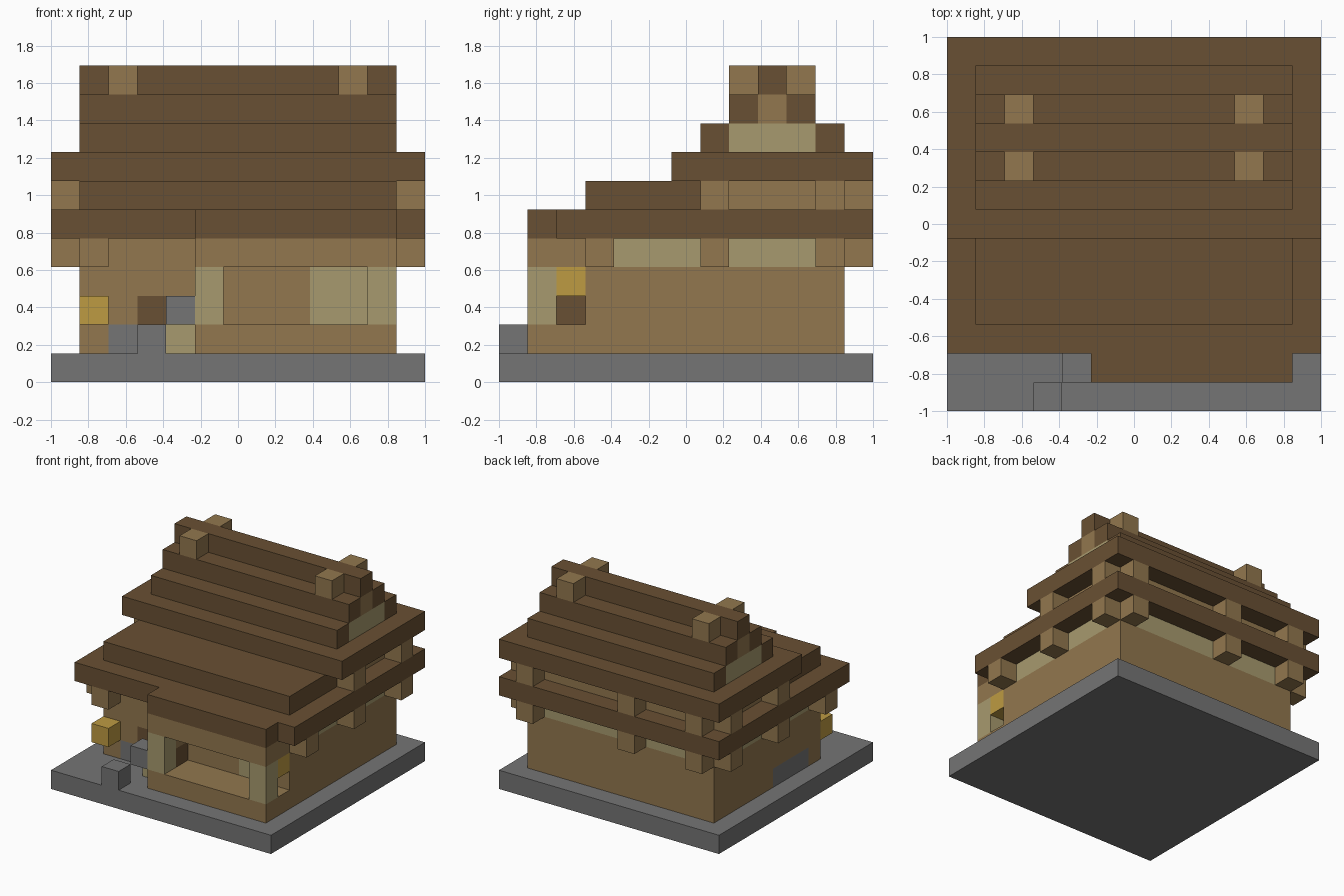
import bpy
import bmesh
from mathutils import Vector

cube = bpy.data.objects.get("Cube")
if cube:
    bpy.data.objects.remove(cube, do_unlink=True)

N = 13            # blocks along the base
U = 2 / N         # block size


def linear(c):
    c /= 255
    return c / 12.92 if c <= 0.04045 else ((c + 0.055) / 1.055) ** 2.4


def material(name, *rgb):
    m = bpy.data.materials.new(name)
    m.use_nodes = True
    col = (*[linear(c) for c in rgb], 1)
    m.diffuse_color = col
    bsdf = m.node_tree.nodes["Principled BSDF"]
    bsdf.inputs["Base Color"].default_value = col
    bsdf.inputs["Roughness"].default_value = 0.9
    return m


stone = material("grey stone", 117, 117, 117)
timber = material("tan timber", 146, 119, 78)
dark = material("dark brown wood", 105, 80, 51)
plaster = material("khaki plaster", 167, 154, 110)
gold = material("lantern gold", 190, 155, 66)

grid = {}         # block position -> part name
parts = {}        # part name -> material


def span(v):
    return range(v[0], v[1] + 1) if isinstance(v, tuple) else (v,)


def fill(part, mat, x, y, z):
    """Fill an inclusive range of blocks; later fills replace earlier ones."""
    parts[part] = mat
    for i in span(x):
        for j in span(y):
            for k in span(z):
                grid[i, j, k] = part


def clear(x, y, z):
    for i in span(x):
        for j in span(y):
            for k in span(z):
                grid.pop((i, j, k), None)


# Base and main walls
fill("base_slab", stone, (0, 12), (0, 12), 0)
fill("house_walls", timber, (1, 11), (3, 11), (1, 3))
fill("upper_wall", plaster, (1, 11), (3, 11), 4)
fill("front_header", timber, (1, 11), 3, 4)
fill("hearth_back", stone, 1, (4, 6), 1)

# Front bay with an open veranda
fill("bay_walls", timber, (5, 11), (1, 2), (1, 4))
clear((6, 10), 1, (2, 3))
clear((6, 11), 2, (2, 3))
fill("bay_posts", plaster, 5, 1, (2, 3))
fill("bay_posts", plaster, 11, 1, (2, 3))
fill("veranda_panel", plaster, (9, 10), 3, (2, 3))
fill("inner_shutter", dark, 5, 2, 2)
fill("side_lantern", gold, 11, 2, 3)

# Entrance details
fill("front_lantern", gold, 1, 2, 2)
fill("entry_step", stone, 3, 0, 1)
fill("entry_ledge", stone, 4, 1, 2)
fill("entry_footing", plaster, 4, 2, 1)
fill("wall_stone", stone, 2, 3, 1)
fill("front_shutter", dark, 3, 3, 2)

# Lower beams poking out on all sides
for y in (3, 7, 11):
    for x in ((0, 1), (11, 12)):
        fill("lower_beams", timber, x, y, 4)
for x in (1, 5, 11):
    fill("lower_beams", timber, x, (11, 12), 4)
fill("lower_beams", timber, 1, 2, 4)

# Lower eaves and front roof
fill("lower_eaves", dark, (0, 12), (2, 12), 5)
fill("bay_roof", dark, (5, 11), 1, 5)
fill("front_roof", dark, (1, 11), (3, 6), 6)

# Loft wall and its beams
fill("loft_wall", timber, (1, 11), (7, 11), 6)
for y in (7, 11):
    for x in (0, 12):
        fill("upper_beams", timber, x, y, 6)
for x in (1, 5, 11):
    fill("upper_beams", timber, x, 12, 6)

# Stepped upper roof, gables, ridge and ridge pins
fill("upper_eaves", dark, (0, 12), (6, 12), 7)
fill("roof_step", dark, (1, 11), (7, 11), 8)
fill("roof_top", dark, (1, 11), (8, 10), 9)
fill("ridge", dark, (1, 11), 9, 10)
for x in (1, 11):
    fill("gable_panels", plaster, x, (8, 10), 8)
    fill("ridge_beam_ends", timber, x, 9, 9)
for x in (2, 10):
    for y in (8, 10):
        fill("ridge_pins", timber, x, y, 10)


def build(part, mat):
    """Mesh the exposed sides of a part and merge its flat faces."""
    bm = bmesh.new()
    for cell in [c for c, p in grid.items() if p == part]:
        mid = Vector(cell) + Vector((0.5, 0.5, 0.5))
        for axis in range(3):
            for sign in (-1, 1):
                n = Vector()
                n[axis] = sign
                if tuple(int(c + d) for c, d in zip(cell, n)) in grid:
                    continue
                a = Vector()
                a[(axis + 1) % 3] = 0.5
                b = n.cross(a)
                ring = [mid + n / 2 + s * a + t * b
                        for s, t in ((-1, -1), (1, -1), (1, 1), (-1, 1))]
                bm.faces.new([bm.verts.new(
                    ((p.x - N / 2) * U, (p.y - N / 2) * U, p.z * U)) for p in ring])
    bmesh.ops.remove_doubles(bm, verts=bm.verts, dist=0.001)
    bmesh.ops.dissolve_limit(bm, angle_limit=0.01, verts=bm.verts, edges=bm.edges)
    mesh = bpy.data.meshes.new(part)
    bm.to_mesh(mesh)
    bm.free()
    mesh.materials.append(mat)
    bpy.context.scene.collection.objects.link(bpy.data.objects.new(part, mesh))


for part, mat in parts.items():
    build(part, mat)
